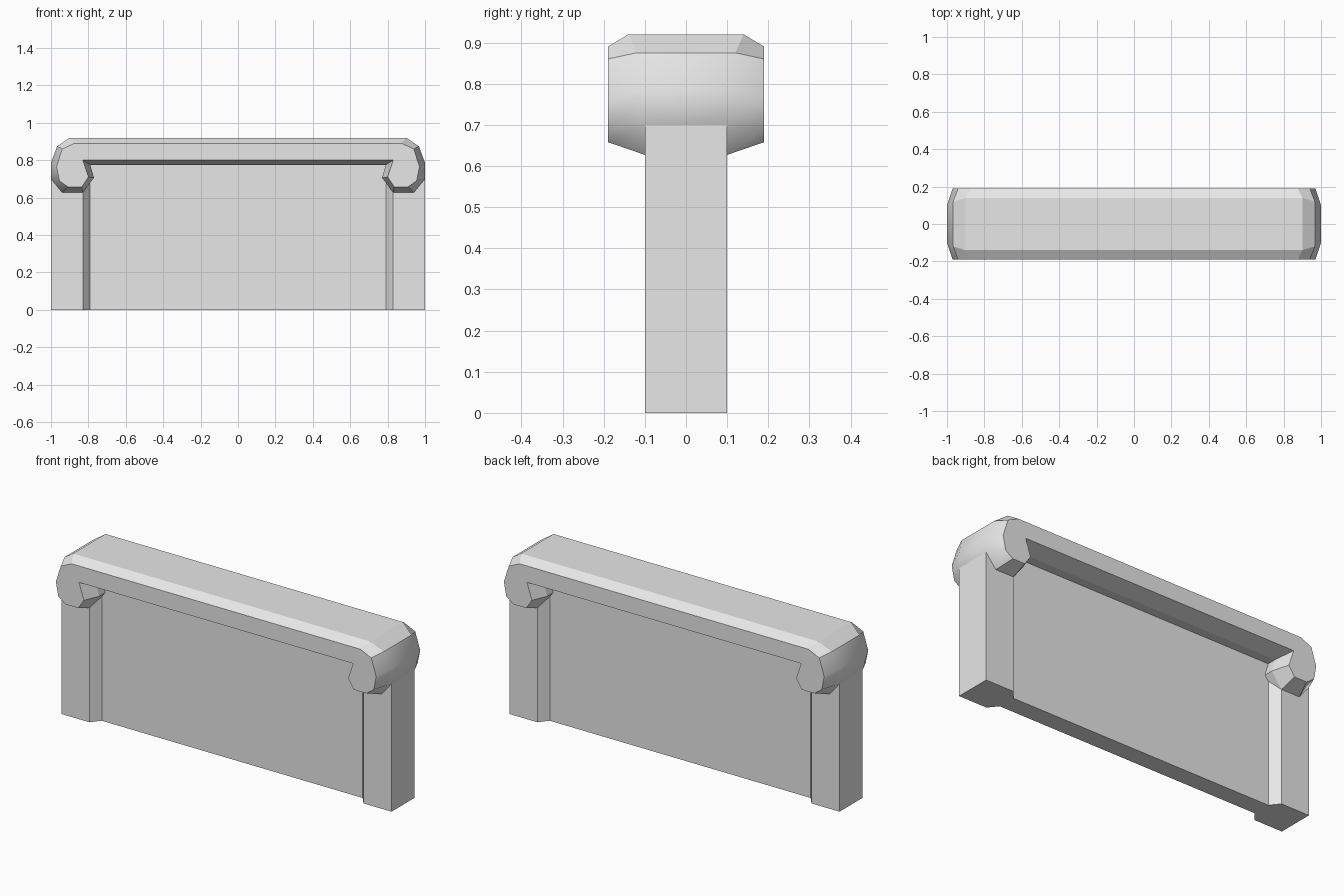
import bpy, bmesh

if "Cube" in bpy.data.objects:
    bpy.data.objects.remove(bpy.data.objects["Cube"])

stone = bpy.data.materials.new("light_grey")
stone.diffuse_color = (0.8, 0.8, 0.8, 1)
stone.use_nodes = True
stone.node_tree.nodes["Principled BSDF"].inputs["Base Color"].default_value = stone.diffuse_color


def add_object(name, bm):
    bmesh.ops.recalc_face_normals(bm, faces=bm.faces[:])
    mesh = bpy.data.meshes.new(name)
    bm.to_mesh(mesh)
    bm.free()
    mesh.materials.append(stone)
    obj = bpy.data.objects.new(name, mesh)
    bpy.context.collection.objects.link(obj)
    return obj


def prism(name, plan, height):
    """Extrude a plan outline up from the ground."""
    bm = bmesh.new()
    face = bm.faces.new([bm.verts.new((x, y, 0)) for x, y in plan])
    up = bmesh.ops.extrude_face_region(bm, geom=[face])["geom"]
    tops = [v for v in up if isinstance(v, bmesh.types.BMVert)]
    bmesh.ops.translate(bm, verts=tops, vec=(0, 0, height))
    if not face.is_valid or len(bm.faces) < len(plan) + 2:
        bm.faces.new([v for v in bm.verts if v.co.z == 0])
    return add_object(name, bm)


# Recessed panel between the posts
prism("panel", [(-0.79, -0.05), (0.79, -0.05), (0.79, 0.05), (-0.79, 0.05)], 0.82)

# End posts with chamfered inner corners
post = [(1, -0.1), (1, 0.1), (0.83, 0.1), (0.79, 0.05), (0.79, -0.05), (0.83, -0.1)]
for side, s in (("right", 1), ("left", -1)):
    prism(side + "_post", [(s * x, y) for x, y in post], 0.70)

# Scrolled cap, right half: (x, z) on the end face, then (x, z, half depth) of the belly
half = [
    ((0.83, 0.80), (0.79, 0.775, 0.10)),    # notch under the beam
    ((0.80, 0.71), (0.77, 0.706, 0.10)),    # scroll tip
    ((0.835, 0.658), (0.83, 0.627, 0.10)),
    ((0.91, 0.658), (0.94, 0.627, 0.10)),
    ((0.955, 0.69), (1.0, 0.70, 0.10)),     # rounded outer side
    ((0.97, 0.765), (1.0, 0.786, 0.10)),
    ((0.94, 0.86), (0.967, 0.875, 0.12)),
    ((0.875, 0.89), (0.90, 0.92, 0.14)),    # top
]
outline = [(1, p) for p in half] + [(-1, p) for p in reversed(half)]
count = len(outline)

bm = bmesh.new()
rings = []
for y_sign, is_end in ((-1, True), (-1, False), (1, False), (1, True)):
    ring = []
    for s, (end, belly) in outline:
        co = (s * end[0], y_sign * 0.19, end[1]) if is_end else \
             (s * belly[0], y_sign * belly[2], belly[1])
        ring.append(bm.verts.new(co))
    rings.append(ring)

# Skin the rings, noting the faces of the rounded outer sides
rounded = set()
for a, b in zip(rings, rings[1:]):
    for i in range(count):
        j = (i + 1) % count
        face = bm.faces.new((a[i], a[j], b[j], b[i]))
        if i in (3, 4, 5) or count - 2 - i in (3, 4, 5):
            rounded.add(face)
bm.faces.new(rings[0])
bm.faces.new(rings[-1])
for face in rounded:
    face.smooth = True
for edge in bm.edges:
    edge.smooth = all(f in rounded for f in edge.link_faces)
add_object("scrolled_cap", bm)
